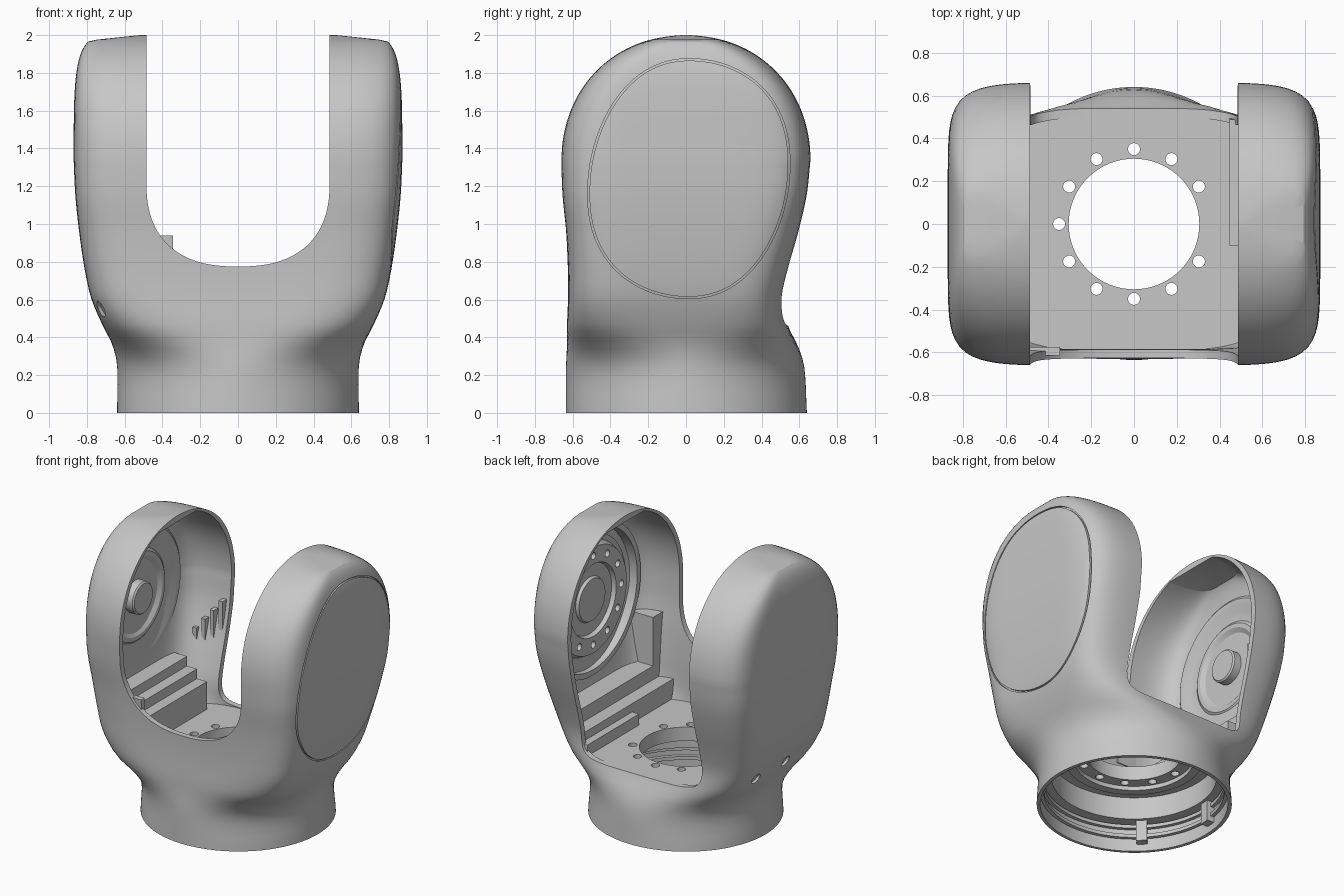
import bpy, bmesh, math
from mathutils import Matrix, Vector
from mathutils.bvhtree import BVHTree

cube = bpy.data.objects.get("Cube")
if cube:
    bpy.data.objects.remove(cube, do_unlink=True)

GREY = (0.57, 0.57, 0.57, 1)
grey = bpy.data.materials.new("cast grey")
grey.use_nodes = True
grey.diffuse_color = GREY
grey.node_tree.nodes["Principled BSDF"].inputs["Base Color"].default_value = GREY


def finish(name, bm):
    bmesh.ops.recalc_face_normals(bm, faces=bm.faces)
    mesh = bpy.data.meshes.new(name)
    bm.to_mesh(mesh)
    bm.free()
    mesh.materials.append(grey)
    ob = bpy.data.objects.new(name, mesh)
    bpy.context.collection.objects.link(ob)
    return ob


def boolean(ob, cutter, operation="DIFFERENCE", keep=False):
    mod = ob.modifiers.new("cut", "BOOLEAN")
    mod.operation, mod.solver, mod.object = operation, "EXACT", cutter
    bpy.context.view_layer.objects.active = ob
    bpy.ops.object.modifier_apply(modifier=mod.name)
    if not keep:
        bpy.data.objects.remove(cutter, do_unlink=True)


def smooth(ob, angle=32):
    bpy.ops.object.select_all(action="DESELECT")
    ob.select_set(True)
    bpy.context.view_layer.objects.active = ob
    bpy.ops.object.shade_smooth_by_angle(angle=math.radians(angle))


# Lower outline of the housing: height, half width, front, back, squareness
KEYS = [(0, .64, -.635, .64, 2), (.25, .64, -.635, .625, 2), (.36, .665, -.63, .59, 2.7),
        (.46, .715, -.63, .54, 4.2), (.6, .775, -.625, .513, 5.5), (.75, .81, -.625, .54, 6),
        (.95, .84, -.635, .595, 6.5), (1.15, .861, -.655, .64, 7), (1.33, .87, -.662, .66, 7)]


def outline(z):
    if z >= 1.33:
        # Rounded crown of the arms
        u = min((z - 1.33) / .67, .9995)
        y = .661 * (1 - u ** 2.1) ** (1 / 2.1)
        hx = min(.52 + .35 * (1 - u ** 4) ** .15, .52 + (2 - z) * 9.5)
        return hx, -y, y, 7 - 2 * u ** 6
    i = max(k for k in range(len(KEYS) - 1) if KEYS[k][0] <= z)
    a, b = KEYS[i], KEYS[i + 1]
    before, after = KEYS[max(i - 1, 0)], KEYS[min(i + 2, len(KEYS) - 1)]
    h = b[0] - a[0]
    t = (z - a[0]) / h
    out = []
    for c in range(1, 5):
        m0 = (b[c] - before[c]) / (b[0] - before[0]) * h
        m1 = (after[c] - a[c]) / (after[0] - a[0]) * h
        d = b[c] - a[c]
        out.append(a[c] + t * (m0 + t * (3 * d - 2 * m0 - m1 + t * (m0 + m1 - 2 * d))))
    return out


def loft(name, low, high, inset, levels=64, sides=160):
    bm = bmesh.new()
    rings = []
    for k in range(levels + 1):
        z = low + (high - low) * (1 - (1 - k / levels) ** 1.6)
        hx, front, back, n = outline(z)
        ring = []
        for s in range(sides):
            c, q = math.cos(math.tau * s / sides), math.sin(math.tau * s / sides)
            r = (abs(c) ** n + abs(q) ** n) ** (-1 / n)
            y = (front + back) / 2 + r * q * ((back - front) / 2 - inset)
            ring.append(bm.verts.new((r * c * (hx - inset), y, z)))
        rings.append(ring)
    for a, b in zip(rings, rings[1:]):
        for s in range(sides):
            t = (s + 1) % sides
            bm.faces.new((a[s], a[t], b[t], b[s]))
    bm.faces.new(rings[0])
    bm.faces.new(rings[-1])
    return finish(name, bm)


def lathe(name, profile, matrix=Matrix(), closed=False):
    bm = bmesh.new()
    vs = [bm.verts.new((r, 0, h)) for r, h in profile]
    es = [bm.edges.new(p) for p in zip(vs, vs[1:])]
    if closed:
        es.append(bm.edges.new((vs[-1], vs[0])))
    bmesh.ops.spin(bm, geom=vs + es, axis=(0, 0, 1), cent=(0, 0, 0), steps=72, angle=math.tau)
    bmesh.ops.remove_doubles(bm, verts=bm.verts, dist=1e-5)
    bm.transform(matrix)
    return finish(name, bm)


def pegs(name, places, radius, depth, turn=Matrix()):
    bm = bmesh.new()
    for p in places:
        bmesh.ops.create_cone(bm, cap_ends=True, segments=20, radius1=radius, radius2=radius,
                              depth=depth, matrix=Matrix.Translation(p) @ turn)
    return finish(name, bm)


def box(name, lo, hi, matrix=Matrix()):
    lo, hi = Vector(lo), Vector(hi)
    bm = bmesh.new()
    bmesh.ops.create_cube(bm, size=1, matrix=matrix @ Matrix.Translation((lo + hi) / 2)
                          @ Matrix.Diagonal((*(hi - lo), 1)))
    return finish(name, bm)


def slot(name, width, bottom, curve, n, y0, y1):
    # U-shaped prism running front to back
    pts = [(-width, 2.4)]
    for k in range(41):
        a = math.pi * (1 + k / 40)
        c, s = math.cos(a), abs(math.sin(a))
        pts.append((math.copysign(abs(c) ** (2 / n) * width, c), bottom + curve * (1 - s ** (2 / n))))
    pts.append((width, 2.4))
    bm = bmesh.new()
    face = bm.faces.new([bm.verts.new((x, y0, z)) for x, z in pts])
    new = bmesh.ops.extrude_face_region(bm, geom=[face])["geom"]
    bmesh.ops.translate(bm, verts=[v for v in new if isinstance(v, bmesh.types.BMVert)],
                        vec=(0, y1 - y0, 0))
    return finish(name, bm)


FLOOR = .46
body = loft("fork_housing", 0, 2, 0)
core = loft("trim_core", .2, 1.97, .02)
core.hide_render = True

# Oval groove around the left cover, following the skin
tree = BVHTree.FromPolygons([v.co for v in body.data.vertices],
                            [p.vertices[:] for p in body.data.polygons])
bm = bmesh.new()
loops = []
for k in range(120):
    c, s = math.cos(math.tau * k / 120), math.sin(math.tau * k / 120)
    loop = []
    for w, lift in ((-.005, .02), (.005, .02), (.005, -.014), (-.005, -.014)):
        y = .015 + math.copysign(abs(c) ** .95, c) * (.53 + w) + .03 * s * c * c
        z = 1.24 + math.copysign(abs(s) ** .95, s) * (.63 + w) + .04 * c * abs(c)
        hit = tree.ray_cast(Vector((2, y, z)), Vector((-1, 0, 0)))[0]
        loop.append(bm.verts.new(hit + Vector((lift, 0, 0))))
    loops.append(loop)
for k, a in enumerate(loops):
    b = loops[(k + 1) % 120]
    for j in range(4):
        i = (j + 1) % 4
        bm.faces.new((a[j], a[i], b[i], b[j]))
boolean(body, finish("cover_groove", bm))

# Hollow arms, U opening, open back, hollow base with round floor hole
boolean(body, loft("arm_hollow", FLOOR, 1.955, .04))
boolean(body, slot("front_opening", .485, .775, .45, 2.45, -1, 1))
boolean(body, slot("back_opening", .483, FLOOR + .002, .3, 7, 0, 1))
boolean(body, lathe("base_hollow", [(0, -.1), (.615, -.1), (.615, .2), (.54, .2), (.54, .36),
                                    (.305, .36), (.305, .6), (0, .6)]))
# Bolt circle in the floor, one position left solid
spots = [(.35 * math.cos(k * math.pi / 6), .35 * math.sin(k * math.pi / 6), FLOOR)
         for k in range(1, 12)]
boolean(body, pegs("floor_bolt_holes", spots, .028, .4))
# Side holes low on the right arm
turn = Matrix.Rotation(math.pi / 2, 4, "Y")
boolean(body, pegs("side_holes", [(-.75, .25, .52), (-.75, -.07, .53)], .038, .3, turn))
boolean(body, pegs("corner_hole", [(-.71, -.45, .55)], .04, .3,
                   Matrix.Rotation(math.pi / 5, 4, "Z") @ turn))
smooth(body)

# Drive flange inside the left arm, with a low ring around it
facing_right = Matrix.Translation((.84, 0, 1.32)) @ Matrix.Rotation(-math.pi / 2, 4, "Y")
flange = lathe("drive_flange", [(0, 0), (.3, 0), (.44, .02), (.44, .05), (.4, .06), (.38, .1),
                                (.26, .1), (.25, .07), (.16, .07), (.15, .09), (0, .09)],
               facing_right)
ring = [(.74, .32 * math.cos(k * math.pi / 6), 1.32 + .32 * math.sin(k * math.pi / 6))
        for k in range(12)]
boolean(flange, pegs("flange_bolt_holes", ring, .025, .06, turn))
outer_ring = lathe("flange_outer_ring", [(.5, 0), (.54, 0), (.54, .1), (.5, .1)],
                   facing_right, closed=True)
for part in (flange, outer_ring):
    boolean(part, core, "INTERSECT", keep=True)
    smooth(part)

# Shallow dished bearing cover and hub inside the right arm
facing_left = Matrix.Translation((-.84, 0, 1.33)) @ turn
dish = lathe("bearing_dish", [(0, 0), (.3, 0), (.5, .03), (.48, .045), (.44, .045), (.4, .025),
                              (.33, .025), (.31, .04), (.28, .04), (.25, .02), (.115, .02),
                              (.115, .075), (.105, .085), (0, .085)], facing_left)
boolean(dish, core, "INTERSECT", keep=True)
smooth(dish)

# Stepped ledges, ribs and brackets trimmed to the shell
inner = []
for k in range(3):
    inner.append(box("right_step", (-.9, -.7, .45), (-.5 - .08 * k, .36, .66 + .07 * k)))
inner.append(box("left_ledge", (.445, -.1, .45), (.9, .5, .54)))
for k in range(2):
    inner.append(box("left_step", (.5 + .1 * k, -.7, .45), (.9, .45, .6 + .1 * k)))
inner.append(box("left_column", (.6, -.7, .45), (.9, -.48, 1.05)))
for k in range(5):
    inner.append(box("back_rib", (-.76 + .055 * k, .47 + .02 * k, .45),
                     (-.73 + .055 * k, .7, .88 + .07 * k)))
inner.append(box("front_bracket", (-.5, -.7, .7), (-.345, -.575, .94)))
for part in inner:
    boolean(part, core, "INTERSECT", keep=True)
bpy.data.objects.remove(core, do_unlink=True)

# Bands and posts inside the base
for z in (.09, .16):
    smooth(lathe("base_band", [(.62, z), (.59, z), (.59, z + .025), (.62, z + .025)], closed=True))
for angle in (45, 175, 225, 355):
    spin = Matrix.Rotation(math.radians(angle), 4, "Z")
    box("base_post", (.56, -.035, .05), (.618, .035, .21), spin)
smooth(lathe("floor_ring", [(.39, .33), (.45, .33), (.45, .37), (.39, .37)], closed=True))
